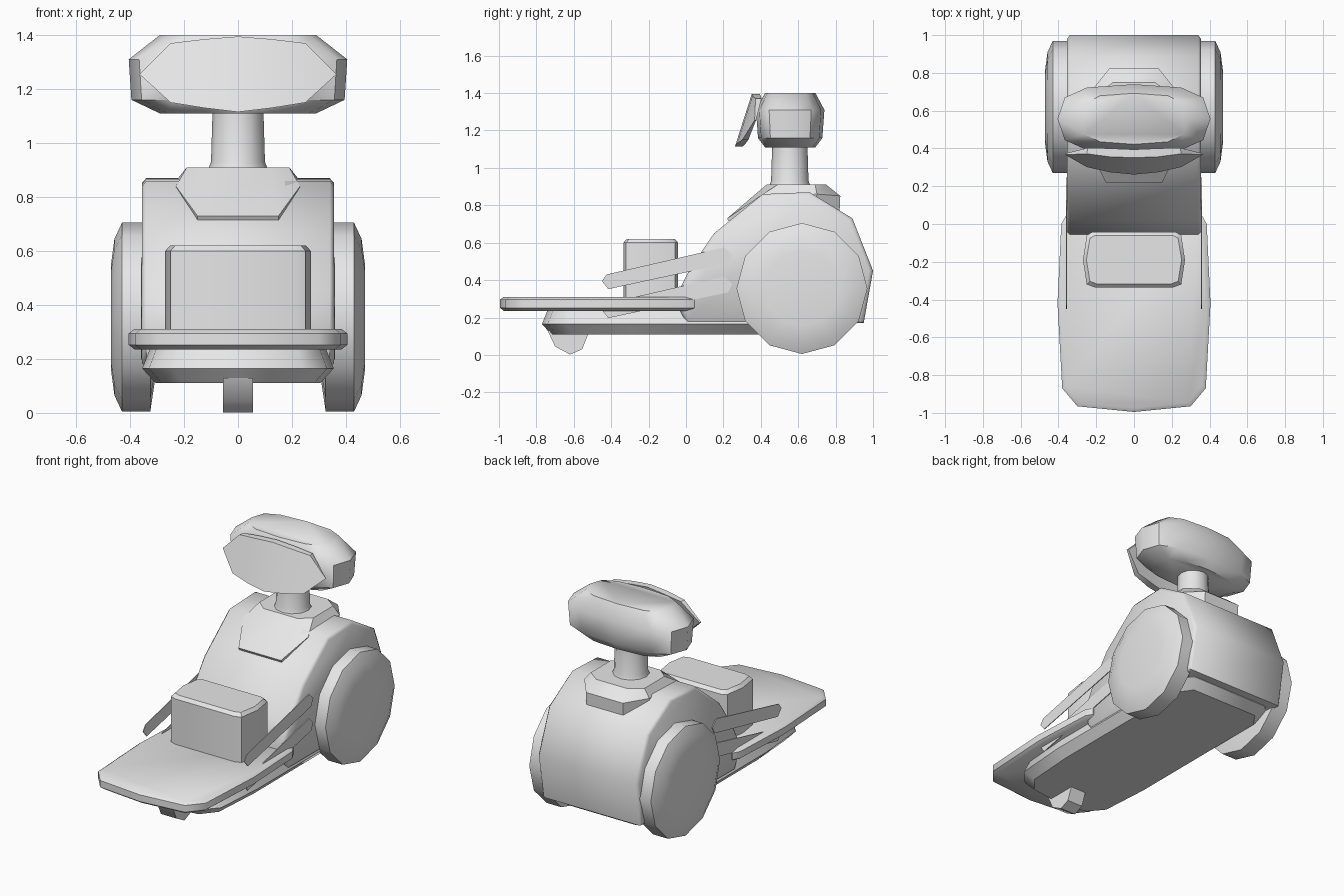
import bpy, bmesh, math
from mathutils import Vector

cube = bpy.data.objects.get("Cube")
if cube:
    bpy.data.objects.remove(cube, do_unlink=True)

grey = bpy.data.materials.new("light_grey")
grey.use_nodes = True
COLOUR = (0.8, 0.8, 0.8, 1)
grey.diffuse_color = COLOUR
grey.node_tree.nodes["Principled BSDF"].inputs["Base Color"].default_value = COLOUR


def mirrored(half):
    """Close a half outline (x >= 0) into a full symmetric loop."""
    return list(half) + [(-p[0], *p[1:]) for p in reversed(half) if p[0] > 0]


def loft(name, rings, angle=40, bevel=0):
    """Skin a stack of equal rings and cap both ends."""
    bm = bmesh.new()
    loops = [[bm.verts.new(p) for p in ring] for ring in rings]
    n = len(loops[0])
    for a, b in zip(loops, loops[1:]):
        for i in range(n):
            j = (i + 1) % n
            bm.faces.new((a[i], a[j], b[j], b[i]))
    bm.faces.new(loops[0])
    bm.faces.new(loops[-1])
    bmesh.ops.recalc_face_normals(bm, faces=bm.faces)
    mesh = bpy.data.meshes.new(name)
    bm.to_mesh(mesh)
    bm.free()
    mesh.materials.append(grey)
    obj = bpy.data.objects.new(name, mesh)
    bpy.context.collection.objects.link(obj)
    bpy.ops.object.select_all(action="DESELECT")
    obj.select_set(True)
    bpy.context.view_layer.objects.active = obj
    bpy.ops.object.shade_smooth_by_angle(angle=math.radians(angle))
    return obj


def slab(name, half, levels, angle=40):
    """Stack a symmetric outline at each (z, inset), pulled towards its centre."""
    pts = mirrored(half)
    ys = [p[1] for p in pts]
    cy, hy = (min(ys) + max(ys)) / 2, (max(ys) - min(ys)) / 2
    hx = max(p[0] for p in pts)
    rings = [[(x * (1 - d / hx), cy + (y - cy) * (1 - d / hy), z) for x, y in pts]
             for z, d in levels]
    return loft(name, rings, angle)


def side_profile(name, pts, levels, angle=40):
    """Stack a (y, z) outline along x at each (x, inset)."""
    cy = sum(p[0] for p in pts) / len(pts)
    cz = sum(p[1] for p in pts) / len(pts)
    rings = []
    for x, d in levels:
        ring = []
        for y, z in pts:
            out = Vector((y - cy, z - cz))
            out *= 1 - d / out.length
            ring.append((x, cy + out.x, cz + out.y))
        rings.append(ring)
    return loft(name, rings, angle)


def oval(cy, z, rx, ry, n=12, power=0.7):
    """Rounded-rectangle ring."""
    ring = []
    for i in range(n):
        c, s = (f(math.tau * i / n) for f in (math.cos, math.sin))
        ring.append((rx * math.copysign(abs(c) ** power, c),
                     cy + ry * math.copysign(abs(s) ** power, s), z))
    return ring


# Low chassis with a bevelled lower edge
slab("chassis",
     [(0, -0.77), (0.24, -0.74), (0.33, -0.64), (0.355, -0.3), (0.355, 0.8), (0.28, 0.9)],
     [(0.11, 0.05), (0.165, 0), (0.24, 0.03)])

# Rear body drum with chamfered sides
side_profile("rear_body",
             [(-0.06, 0.3), (0.02, 0.46), (0.15, 0.65), (0.41, 0.86), (0.66, 0.87),
              (0.89, 0.73), (1.0, 0.45), (0.95, 0.17), (0.0, 0.17)],
             [(-0.355, 0.02), (-0.34, 0), (0.34, 0), (0.355, 0.02)], 52)

# Front deck
slab("front_deck",
     [(0, -0.995), (0.3, -0.965), (0.38, -0.87), (0.405, -0.42), (0.385, 0.0), (0.36, 0.045)],
     [(0.235, 0.022), (0.252, 0), (0.295, 0), (0.31, 0.02)], 50)

# Block standing on the deck
slab("deck_block",
     [(0.21, -0.335), (0.25, -0.32), (0.27, -0.19), (0.25, -0.06), (0.22, -0.042)],
     [(0.3, 0), (0.6, 0), (0.62, 0.018)])

# Front caster
side_profile("front_caster",
             [(-0.74, 0.13), (-0.7, 0.045), (-0.62, 0.002), (-0.555, 0.03), (-0.515, 0.13)],
             [(-0.055, 0), (0.055, 0)])

# Wheels and thin side blades on both sides
WHEEL = [(0.31, 0.25), (0.325, 0.35), (0.43, 0.35), (0.458, 0.29), (0.47, 0.2)]
for side, label in ((1, "left"), (-1, "right")):
    rings = [[(side * x, 0.62 + r * math.sin(math.tau * i / 12),
               0.355 + r * math.cos(math.tau * i / 12)) for i in range(12)]
             for x, r in WHEEL]
    loft(label + "_wheel", rings, 50)
    for tag, drop in (("upper", 0), ("lower", 0.155)):
        blade = [(-0.45, 0.395), (-0.425, 0.43), (0.205, 0.575), (0.247, 0.535),
                 (0.225, 0.49), (-0.415, 0.352)]
        side_profile(f"{label}_{tag}_blade", [(y, z - drop) for y, z in blade],
                     [(side * 0.355, 0), (side * 0.36, 0)])

# Collar draped over the top of the body
collar = [
    [(0.15, 0.26, 0.66), (0.2, 0.4, 0.7), (0.22, 0.68, 0.7), (0.13, 0.82, 0.74)],
    [(0.15, 0.22, 0.73), (0.23, 0.38, 0.84), (0.23, 0.7, 0.86), (0.13, 0.825, 0.85)],
    [(0.12, 0.43, 0.91), (0.19, 0.49, 0.91), (0.19, 0.69, 0.91), (0.11, 0.75, 0.91)],
]
loft("neck_collar", [mirrored(r) for r in collar], 35)

# Neck with a small flare at its foot
loft("neck", [oval(0.555, z, r, r, 12, 1)
              for z, r in ((0.9, 0.112), (0.93, 0.1), (1.13, 0.094))])

# Head
loft("head", [oval(0.557, z, rx, ry) for z, rx, ry in
              ((1.11, 0.29, 0.135), (1.16, 0.395, 0.172),
               (1.31, 0.405, 0.183), (1.4, 0.29, 0.135))], 42)

# Tilted, gently bowed face panel with a flat back
outline = mirrored([(0, 1.115), (0.125, 1.13), (0.25, 1.15), (0.365, 1.255),
                    (0.25, 1.37), (0.125, 1.385), (0, 1.395)])
N = len(outline)


def bowed(x, z):
    return 0.262 + 0.32 * (z - 1.115) + 0.06 * (x / 0.365) ** 2


bm = bmesh.new()
front = [bm.verts.new((x, bowed(x, z), z)) for x, z in outline]
back = [bm.verts.new((x * 0.98, 0.305 + 0.32 * (z - 1.115) + 0.025 * abs(x) / 0.365, z))
        for x, z in outline]
for i in range(N):
    j = (i + 1) % N
    bm.faces.new((front[i], front[j], back[j], back[i]))
# Vertical strips join each lower point to the one above it
for ring in (front, back):
    right, left = ring[:N // 2 + 1], [ring[0]] + ring[:N // 2 - 1:-1]
    for chain in (right, left):
        chain = chain[:7]
        for k in range(3):
            quad = [chain[k], chain[k + 1], chain[5 - k], chain[6 - k]]
            bm.faces.new(list(dict.fromkeys(quad)))
bmesh.ops.recalc_face_normals(bm, faces=bm.faces)
mesh = bpy.data.meshes.new("face_panel")
bm.to_mesh(mesh)
bm.free()
mesh.materials.append(grey)
panel = bpy.data.objects.new("face_panel", mesh)
bpy.context.collection.objects.link(panel)
bpy.ops.object.select_all(action="DESELECT")
panel.select_set(True)
bpy.context.view_layer.objects.active = panel
bpy.ops.object.shade_smooth_by_angle(angle=math.radians(35))
